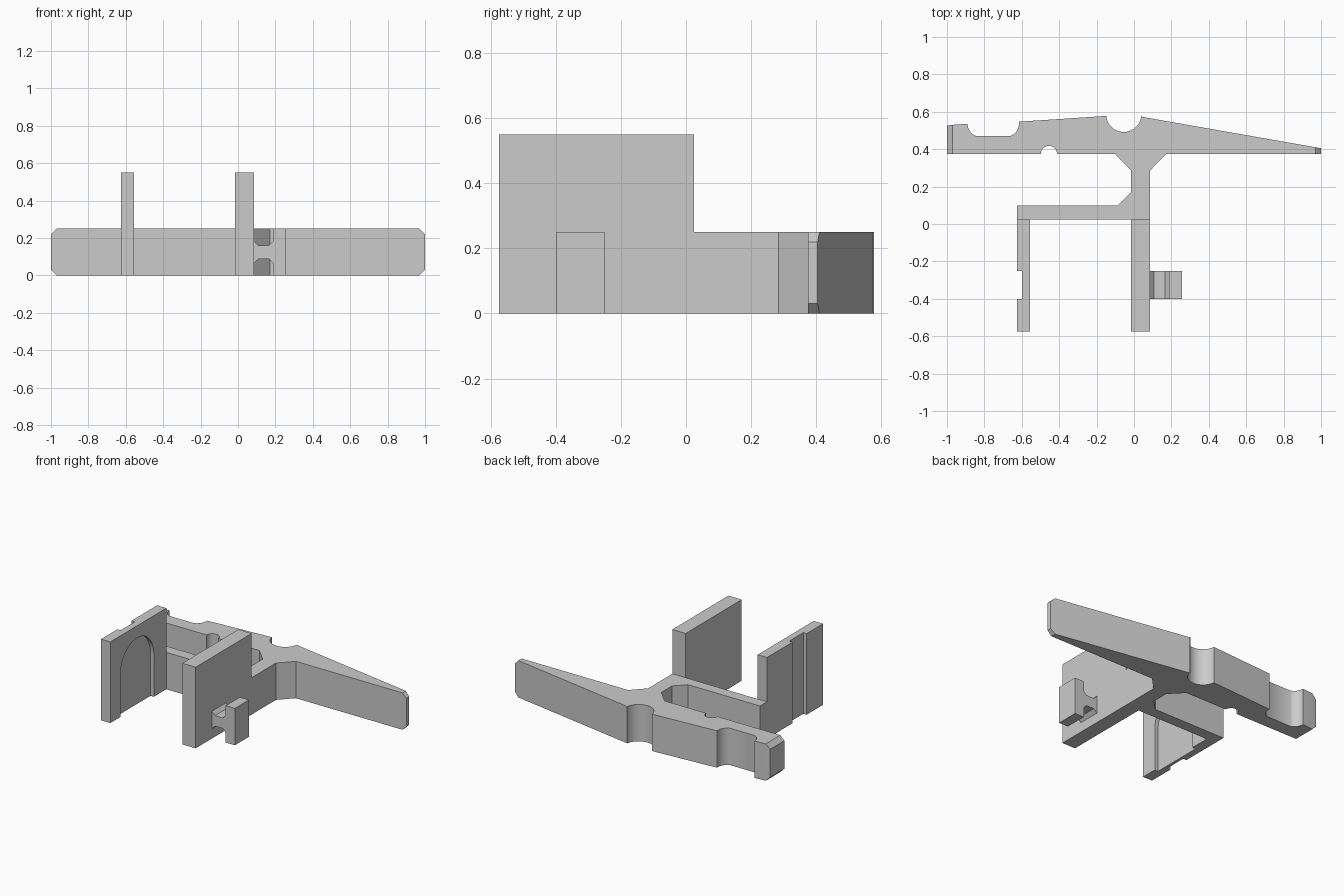
import bpy, bmesh
from math import sin, cos, radians

if "Cube" in bpy.data.objects:
    bpy.data.objects.remove(bpy.data.objects["Cube"], do_unlink=True)

grey = bpy.data.materials.new("plain grey")
grey.use_nodes = True
colour = (0.6, 0.6, 0.6, 1)
grey.diffuse_color = colour
grey.node_tree.nodes["Principled BSDF"].inputs["Base Color"].default_value = colour


def arc(cx, cy, r, start, end, steps=16):
    angles = [radians(start + (end - start) * i / steps) for i in range(steps + 1)]
    return [(cx + r * cos(a), cy + r * sin(a)) for a in angles]


def prism(name, outline, axis, low, high, end_chamfer=0):
    """Extrude a 2D outline along x, y or z between two levels."""
    place = {"x": lambda p, d: (d, p[0], p[1]),
             "y": lambda p, d: (p[0], d, p[1]),
             "z": lambda p, d: (p[0], p[1], d)}[axis]
    bm = bmesh.new()
    rings = [[bm.verts.new(place(p, d)) for p in outline] for d in (low, high)]
    for ring in rings:
        bm.faces.new(ring)
    n = len(outline)
    for i in range(n):
        j = (i + 1) % n
        bm.faces.new((rings[0][i], rings[0][j], rings[1][j], rings[1][i]))
    bmesh.ops.recalc_face_normals(bm, faces=bm.faces)
    if end_chamfer:
        tips = [e for e in bm.edges
                if all(abs(v.co.x) > 0.999 for v in e.verts)
                and abs(e.verts[0].co.z - e.verts[1].co.z) < 0.001]
        bmesh.ops.bevel(bm, geom=tips, offset=end_chamfer, segments=1,
                        affect='EDGES', profile=0.5)
    mesh = bpy.data.meshes.new(name)
    bm.to_mesh(mesh)
    bm.free()
    mesh.materials.append(grey)
    obj = bpy.data.objects.new(name, mesh)
    bpy.context.collection.objects.link(obj)
    return obj


def activate(obj):
    bpy.ops.object.select_all(action='DESELECT')
    obj.select_set(True)
    bpy.context.view_layer.objects.active = obj


left, right = -0.015, 0.085        # sides of the stem and tall wall
front, joint = -0.575, 0.025       # depth range of the upright walls
plate_out, plate_in = -0.625, -0.555
low_top, high_top = 0.25, 0.55

# Body: long tapered arm, stem and cross bar in one outline
outline = [(plate_out, joint), (right, joint), (right, 0.285), (0.172, 0.375),
           (1, 0.375), (1, 0.405), (0.042, 0.573)]
outline += arc(-0.055, 0.586, 0.094, -5, -175, 20)
outline += [(-0.615, 0.547)]
outline += arc(-0.685, 0.536, 0.07, 0, -70, 8)
outline += arc(-0.82, 0.536, 0.07, -110, -180, 8)
outline += [(-0.97, 0.53), (-1, 0.526), (-1, 0.375)]
outline += arc(-0.455, 0.375, 0.043, 180, 0, 14)
outline += [(-0.102, 0.375), (left, 0.285), (left, 0.17),
            (-0.085, 0.1), (plate_out, 0.1)]
body = prism("body_with_arm", outline, "z", 0, low_top, end_chamfer=0.03)

# Tall plain wall
wall = prism("tall_wall", [(left, front), (right, front), (right, joint), (left, joint)],
             "z", 0, high_top)

# Side plate with a vertical groove outside and an arched recess inside
groove = plate_out + 0.025
plate = prism("side_plate",
              [(plate_out, front), (plate_in, front), (plate_in, joint),
               (plate_out, joint), (plate_out, -0.25), (groove, -0.25),
               (groove, -0.4), (plate_out, -0.4)], "z", 0, high_top)
arch = [(-0.465, -0.1)] + arc(-0.287, 0.29, 0.178, 180, 0, 28) + [(-0.109, -0.1)]
cutter = prism("arch_cutter", arch, "x", plate_in - 0.025, plate_in + 0.1)
cutter.hide_render = True
activate(plate)
cut = plate.modifiers.new("arched recess", 'BOOLEAN')
cut.operation = 'DIFFERENCE'
cut.solver = 'EXACT'
cut.object = cutter
bpy.ops.object.modifier_apply(modifier=cut.name)
bpy.data.objects.remove(cutter, do_unlink=True)

# Hook block: a web with chamfered corners and an outer post
mid = low_top / 2
upper = [(right, mid + 0.06), (0.108, mid + 0.036), (0.165, mid + 0.036),
         (0.188, mid + 0.06), (0.188, low_top), (0.257, low_top)]
lower = [(x, low_top - z) for x, z in reversed(upper)]
hook = prism("hook_block", upper + lower, "y", -0.4, -0.25)

for part in (body, wall, plate, hook):
    activate(part)
    bpy.ops.object.shade_smooth_by_angle(angle=radians(25))
